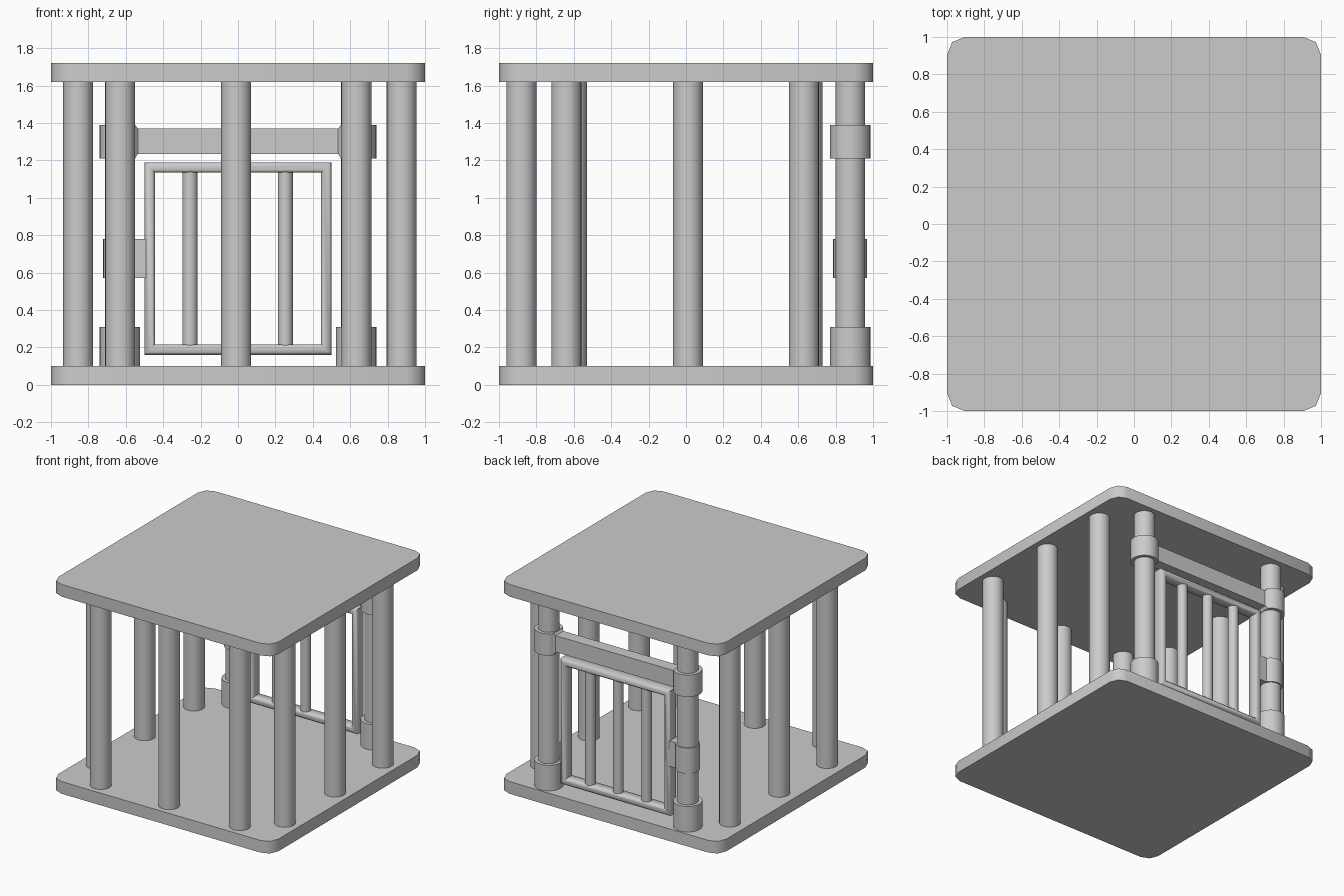
import bpy, bmesh
from math import cos, sin, pi, radians

if "Cube" in bpy.data.objects:
    bpy.data.objects.remove(bpy.data.objects["Cube"])

GATE_Y = 0.878


def finish(bm, name, angle=35):
    bmesh.ops.recalc_face_normals(bm, faces=bm.faces)
    me = bpy.data.meshes.new(name)
    bm.to_mesh(me)
    bm.free()
    ob = bpy.data.objects.new(name, me)
    bpy.context.collection.objects.link(ob)
    bpy.ops.object.select_all(action='DESELECT')
    ob.select_set(True)
    bpy.context.view_layer.objects.active = ob
    bpy.ops.object.shade_smooth_by_angle(angle=radians(angle))
    return ob


def loft(name, rings, closed=False, angle=35):
    """Skin a list of equal-length rings, capped unless closed."""
    bm = bmesh.new()
    rows = [[bm.verts.new(p) for p in r] for r in rings]
    n = len(rows[0])
    pairs = list(zip(rows, rows[1:]))
    if closed:
        pairs.append((rows[-1], rows[0]))
    else:
        bm.faces.new(rows[0])
        bm.faces.new(rows[-1])
    for a, b in pairs:
        for i in range(n):
            j = (i + 1) % n
            bm.faces.new((a[i], a[j], b[j], b[i]))
    return finish(bm, name, angle)


def cylinder(name, x, y, r, z0, z1, sides=32, flat=None):
    """Upright cylinder; flat=(side, distance) trims it to a flat face on that x side."""
    pts = []
    for i in range(sides):
        a = 2 * pi * i / sides
        px, py = r * cos(a), r * sin(a)
        if flat:
            px = flat[0] * min(px * flat[0], flat[1])
        pts.append((x + px, y + py))
    return loft(name, [[(px, py, z) for px, py in pts] for z in (z0, z1)])


def beam(name, sections):
    """Rectangular beam along x from (x, half depth, z0, z1) sections."""
    return loft(name, [[(x, GATE_Y - h, a), (x, GATE_Y + h, a),
                        (x, GATE_Y + h, b), (x, GATE_Y - h, b)]
                       for x, h, a, b in sections], angle=20)


# Floor and roof slabs with rounded vertical corners
for name, z in (("floor_slab", 0.05), ("roof_slab", 1.67)):
    bm = bmesh.new()
    bmesh.ops.create_cube(bm, size=1)
    for v in bm.verts:
        v.co = (v.co.x * 2, v.co.y * 2, v.co.z * 0.1 + z)
    upright = [e for e in bm.edges if abs(e.verts[0].co.z - e.verts[1].co.z) > 0.05]
    bmesh.ops.bevel(bm, geom=upright, offset=0.095, segments=2, profile=0.5, affect='EDGES')
    finish(bm, name, 50)

# Cage bars on the front, right and left sides
bars = {"front_bar": [(-0.63, -0.88), (-0.01, -0.88), (0.633, -0.88)],
        "right_bar": [(0.875, -0.64), (0.875, 0.01), (0.875, 0.63)],
        "left_bar": [(-0.855, -0.61), (-0.855, 0.01), (-0.855, 0.65)]}
for name, spots in bars.items():
    for x, y in spots:
        cylinder(name, x, y, 0.08, 0.1, 1.62)

# Gate posts with base and top collars
for s in (-1, 1):
    x = s * 0.632
    cylinder("gate_post", x, GATE_Y, 0.08, 0.1, 1.62)
    cylinder("base_collar", x, GATE_Y, 0.108, 0.1, 0.31)
    cylinder("top_collar", x, GATE_Y, 0.108, 1.21, 1.39, flat=(-s, 0.083))

# Lintel flaring into the top collars
beam("lintel", [(-0.552, 0.068, 1.21, 1.39), (-0.535, 0.05, 1.235, 1.37),
                (0.535, 0.05, 1.235, 1.37), (0.552, 0.068, 1.21, 1.39)])

# Hinge sleeve and its arm to the gate
cylinder("hinge_sleeve", -0.63, GATE_Y, 0.091, 0.57, 0.78)
beam("hinge_arm", [(-0.56, 0.045, 0.57, 0.78), (-0.485, 0.045, 0.57, 0.78)])

# Gate frame: rounded profile swept around a mitred rectangle
w, h, b = 0.055, 0.05, 0.014
profile = [(b, -h), (w - b, -h), (w, b - h), (w, h - b),
           (w - b, h), (b, h), (0, h - b), (0, b - h)]
corners = [(-1, -1), (1, -1), (1, 1), (-1, 1)]
loft("gate_frame", [[(sx * (0.5 - d), GATE_Y + y, 0.675 + sz * (0.515 - d))
                     for d, y in profile] for sx, sz in corners], closed=True, angle=50)

# Thin gate bars
for x in (-0.257, 0.0, 0.253):
    cylinder("gate_bar", x, GATE_Y, 0.04, 0.2, 1.15, sides=24)
